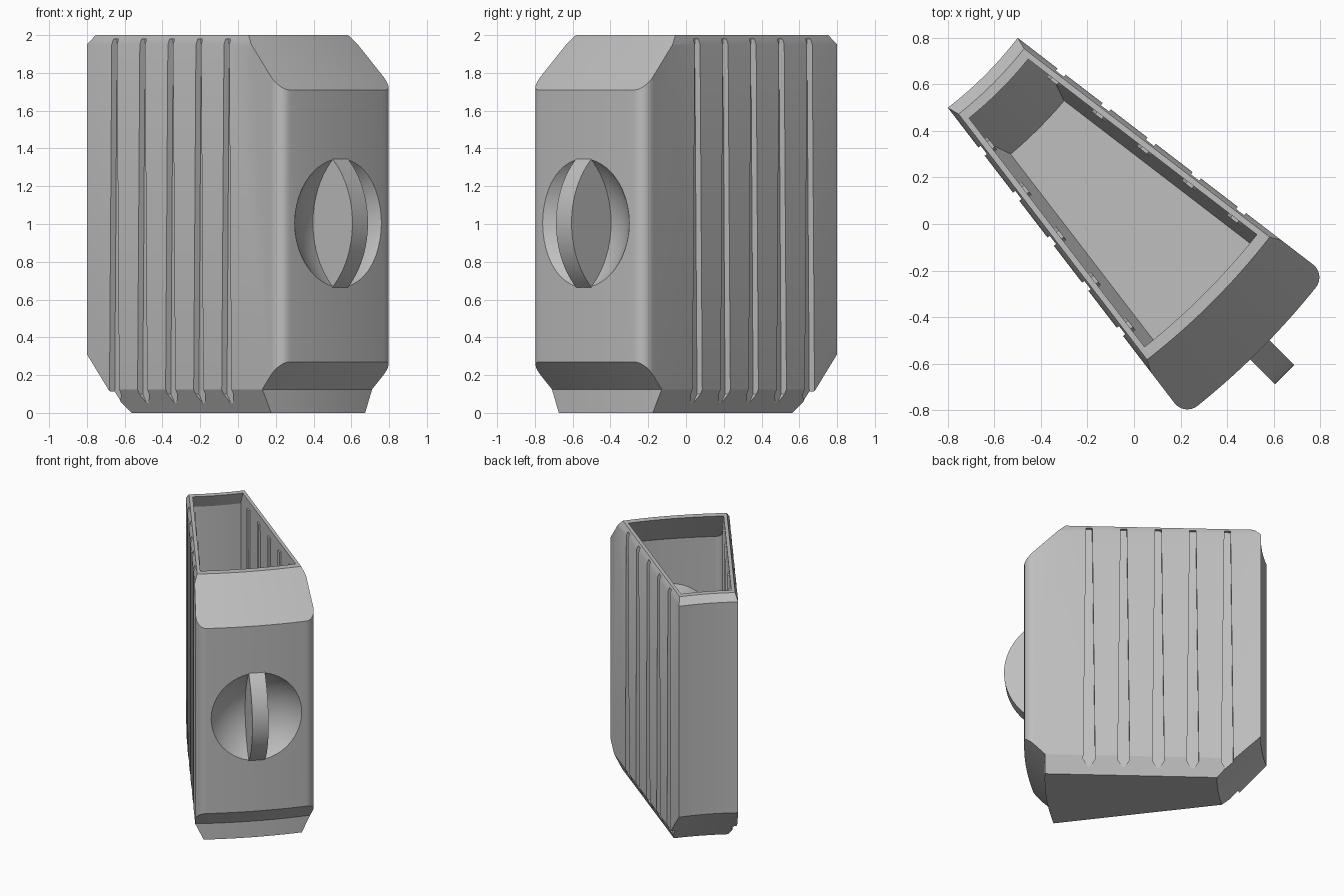
import bpy, bmesh
from math import sin, cos, tan, asin, radians, pi
from mathutils import Matrix, Vector

if "Cube" in bpy.data.objects:
    bpy.data.objects.remove(bpy.data.objects["Cube"])

HALF = radians(7.5)      # half angle of the wedge, apex at the local origin
APEX = 2.53              # apex distance behind the model centre
FRONT = 3.295            # radius of the front wall
WALL = 0.045
PLACE = Matrix.Rotation(radians(-45), 4, 'Z') @ Matrix.Translation((-APEX, 0, 0))

grey = bpy.data.materials.new("light_grey")
grey.use_nodes = True
COLOUR = (0.52, 0.52, 0.52, 1)
grey.diffuse_color = COLOUR
grey.node_tree.nodes["Principled BSDF"].inputs["Base Color"].default_value = COLOUR


def make_object(name, bm):
    bmesh.ops.recalc_face_normals(bm, faces=bm.faces)
    bm.transform(PLACE)
    mesh = bpy.data.meshes.new(name)
    bm.to_mesh(mesh)
    bm.free()
    mesh.materials.append(grey)
    obj = bpy.data.objects.new(name, mesh)
    bpy.context.collection.objects.link(obj)
    return obj


def add_loft(bm, loops):
    """Bridge equal loops of points and cap both ends."""
    rings = [[bm.verts.new(p) for p in loop] for loop in loops]
    for a, b in zip(rings, rings[1:]):
        for i in range(len(a)):
            j = (i + 1) % len(a)
            bm.faces.new((a[i], a[j], b[j], b[i]))
    bm.faces.new(rings[0])
    bm.faces.new(rings[-1])


def loft(name, loops):
    bm = bmesh.new()
    add_loft(bm, loops)
    return make_object(name, bm)


def plan(z, inset, front, r):
    """Wedge outline with a curved front and rounded front corners."""
    theta = HALF - asin((r + inset) / (front - r))
    cx, cy = (front - r) * cos(theta), (front - r) * sin(theta)
    back = 1.3
    half = [(back, back * tan(HALF) - inset / cos(HALF))]
    for i in range(9):
        t = HALF + pi / 2 + (theta - HALF - pi / 2) * i / 8
        half.append((cx + r * cos(t), cy + r * sin(t)))
    for i in range(1, 10):
        t = theta * (1 - i / 10)
        half.append((front * cos(t), front * sin(t)))
    pts = half + [(front, 0)] + [(x, -y) for x, y in reversed(half)]
    return [(x, y, z) for x, y in pts]


def swept(name, profile, steps=24):
    """Sweep a radius/height profile around the apex."""
    angles = [radians(-10 + 20 * i / steps) for i in range(steps + 1)]
    return loft(name, [[(r * cos(t), r * sin(t), z) for r, z in profile] for t in angles])


def sphere(name, x, z, radius):
    bm = bmesh.new()
    bmesh.ops.create_uvsphere(bm, u_segments=64, v_segments=32, radius=radius,
                              matrix=Matrix.Translation((x, 0, z)))
    return make_object(name, bm)


def boolean(target, tool, operation):
    mod = target.modifiers.new("cut", 'BOOLEAN')
    mod.operation, mod.object, mod.solver = operation, tool, 'EXACT'
    bpy.context.view_layer.objects.active = target
    bpy.ops.object.modifier_apply(modifier=mod.name)
    bpy.data.objects.remove(tool)


def side_point(k, s, depth, z):
    """Point on side wall k at distance s from the apex, sunk by depth."""
    return (s * cos(HALF) + depth * sin(HALF), k * (s * sin(HALF) - depth * cos(HALF)), z)


def side_prisms(name, outline, depths):
    """Repeat a flat outline five times along both side walls."""
    bm = bmesh.new()
    for k in (1, -1):
        for i in range(5):
            s = 1.863 + 0.244 * i
            add_loft(bm, [[side_point(k, s + ds, d, z) for ds, z in outline] for d in depths])
    return make_object(name, bm)


# Outer shell: wedge with tapered sides, trimmed by the chamfer profile
body = loft("bin_body", [plan(z, d, FRONT, 0.07) for z, d in
                         ((-0.1, 0.108), (0.125, 0), (1.95, 0), (2.1, 0.06))])
boolean(body, swept("trim", [(1.625, 0.31), (1.625, 1.95), (1.675, 2), (3.005, 2),
                             (3.5, 1.505), (3.5, 0.475), (3.15, 0.125), (3.15, 0),
                             (1.935, 0)]), 'INTERSECT')

# Hollow inside, kept clear of the bowl behind the handle
cavity = loft("cavity", [plan(z, d, FRONT - WALL, 0.04) for z, d in
                         ((-0.05, 0.14), (0.15, WALL), (2.2, WALL))])
boolean(cavity, swept("trim", [(1.67, 0.33), (1.67, 1.9), (1.717, 2), (1.717, 2.1),
                               (2.955, 2.1), (2.955, 2), (3.5, 1.455), (3.5, 0.545),
                               (3.1, 0.145), (3.1, 0.05), (1.95, 0.05)]), 'INTERSECT')
BOWL, DEPTH, MID = 0.46, 0.15, 1.005
bowl_x = FRONT - DEPTH + BOWL
boolean(cavity, sphere("bowl_shell", bowl_x, MID, BOWL + 0.04), 'DIFFERENCE')
boolean(body, cavity, 'DIFFERENCE')

# Round finger bowl in the front wall
boolean(body, sphere("bowl", bowl_x, MID, BOWL), 'DIFFERENCE')

# Tapered grooves down both sides, with thin backing ribs inside
groove = [(-0.022, 1.98), (0.022, 1.98), (0.042, 0.1), (0, 0.04), (-0.042, 0.1)]
boolean(body, side_prisms("grooves", groove, (-0.03, 0.035)), 'DIFFERENCE')
rib = [(-0.018, 1.94), (0.018, 1.94), (0.035, 0.13), (-0.035, 0.13)]
ribs = side_prisms("inner_ribs", rib, (0.04, 0.058))

# Lens-shaped grip plate across the bowl
reach = asin(0.34 / BOWL)
turns = [reach * (i / 12 - 1) for i in range(25)]
front_x = FRONT + DEPTH - BOWL
lens = [(front_x + BOWL * cos(t), MID + BOWL * sin(t)) for t in turns]
lens += [(bowl_x - 0.475 * cos(t), MID + 0.475 * sin(t)) for t in reversed(turns)]
handle = loft("pull_handle", [[(x, y, z) for x, z in lens] for y in (-0.058, 0.058)])

# Smooth curved walls, crisp edges
for obj in bpy.context.selected_objects:
    obj.select_set(False)
for obj in (body, handle):
    obj.select_set(True)
    bpy.context.view_layer.objects.active = obj
bpy.ops.object.shade_smooth_by_angle(angle=radians(25))
